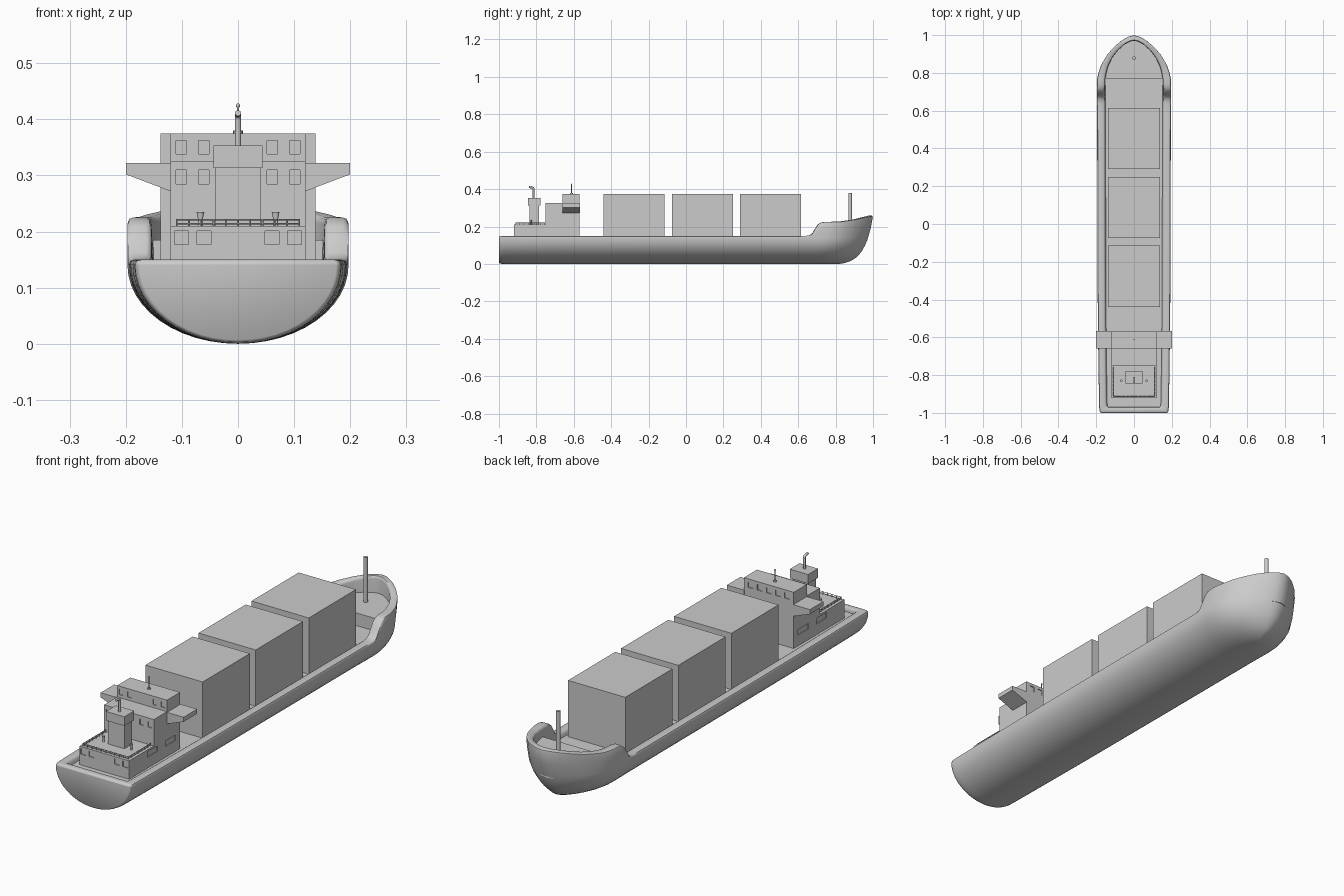
import bpy, bmesh, math
from mathutils import Vector

if "Cube" in bpy.data.objects:
    bpy.data.objects.remove(bpy.data.objects["Cube"])


def finish(name, bm, smooth=None):
    bmesh.ops.recalc_face_normals(bm, faces=bm.faces)
    me = bpy.data.meshes.new(name)
    bm.to_mesh(me)
    bm.free()
    ob = bpy.data.objects.new(name, me)
    bpy.context.collection.objects.link(ob)
    if smooth:
        bpy.ops.object.select_all(action='DESELECT')
        ob.select_set(True)
        bpy.context.view_layer.objects.active = ob
        bpy.ops.object.shade_smooth_by_angle(angle=math.radians(smooth))
    return ob


def prism(name, pts, offset):
    """Closed outline of 3D points extruded along offset."""
    bm = bmesh.new()
    f = bm.faces.new([bm.verts.new(p) for p in pts])
    ext = bmesh.ops.extrude_face_region(bm, geom=[f])
    bmesh.ops.translate(bm, vec=offset, verts=[v for v in ext['geom'] if isinstance(v, bmesh.types.BMVert)])
    return finish(name, bm)


def add_box(bm, lo, hi):
    vs = bmesh.ops.create_cube(bm, size=1)['verts']
    for v in vs:
        v.co = Vector([lo[i] + (v.co[i] + .5) * (hi[i] - lo[i]) for i in range(3)])


def box(name, lo, hi):
    bm = bmesh.new()
    add_box(bm, lo, hi)
    return finish(name, bm)


def add_lathe(bm, prof, x, y, n=12):
    """Capped revolved profile of (radius, z) pairs."""
    rings = [[bm.verts.new((x + r * math.cos(2 * math.pi * i / n), y + r * math.sin(2 * math.pi * i / n), z))
              for i in range(n)] for r, z in prof]
    for a, b in zip(rings, rings[1:]):
        for i in range(n):
            bm.faces.new((a[i], a[(i + 1) % n], b[(i + 1) % n], b[i]))
    bm.faces.new(rings[0])
    bm.faces.new(rings[-1])


def lathe(name, prof, x, y, n=12):
    bm = bmesh.new()
    add_lathe(bm, prof, x, y, n)
    return finish(name, bm, 40)


def tube(name, pts, r):
    cu = bpy.data.curves.new(name, 'CURVE')
    cu.dimensions = '3D'
    cu.bevel_depth, cu.bevel_resolution, cu.use_fill_caps = r, 2, True
    sp = cu.splines.new('POLY')
    sp.points.add(len(pts) - 1)
    for p, co in zip(sp.points, pts):
        p.co = (*co, 1)
    ob = bpy.data.objects.new(name, cu)
    bpy.context.collection.objects.link(ob)
    return ob


def interp(table, v):
    for (a, fa), (b, fb) in zip(table, table[1:]):
        if v <= b:
            return fa + (fb - fa) * max(0, v - a) / (b - a)
    return table[-1][1]


# Hull lines: half width, rim height and stem curve
DECK = .13
WIDTH = [(-1, .184), (-.6, .191), (0, .194), (.6, .195), (.72, .197), (.77, .195), (.81, .187), (.85, .172),
         (.9, .142), (.94, .106), (.97, .07), (.985, .046), (.995, .024), (1, 0)]
RIM = [(.64, .15), (.66, .153), (.675, .163), (.69, .187), (.705, .21), (.72, .22), (.74, .225), (.82, .226),
       (.9, .237), (1, .258)]
STEM = [(0, .82), (.005, .85), (.015, .88), (.03, .905), (.06, .935), (.1, .958), (.15, .977), (.2, .99), (.258, 1)]


def inner_y(y):
    return y - math.copysign(.03 * abs(y) ** 8, y)


# Hull shell lofted through stations, with rounded bulwark and deck well
stations = [-1, -.996, -.985, -.965, -.8, -.5, -.2, .1, .4, .6, .64, .66, .675, .69, .705, .72, .74, .77, .8,
            .825, .85, .875, .9, .92, .94, .955, .97, .98, .988, .995, 1]
ROUND = {-1: .95, -.996: .98, -.985: .995}
RIM_ROWS = [(1, -.008, 0), (.985, -.002, .1), (.95, 0, .25), (.83, 0, .85), (.8, -.003, .95), (.785, -.012, 1)]


def section(y, sgn):
    w, zr, k = interp(WIDTH, y), interp(RIM, y), ROUND.get(y, 1)
    rows = []
    for j in range(13):
        a = math.pi / 2 * j / 12
        rows.append((w * k * math.sin(a), .14 * (1 - k * math.cos(a)), 0))
    rows.append((w * k, (.14 + zr - .008) / 2, 0))
    rows += [(w * k * f, zr + dz, q) for f, dz, q in RIM_ROWS]
    rows.append((w * k * .77, DECK, 1))
    pts = []
    for x, z, q in rows:
        yy = y
        if y > .6:
            yy = .6 + (y - .6) / .4 * (interp(STEM, z) - .6) if q == 0 else y
        yy = yy + q * (inner_y(y) - y)
        pts.append((sgn * x, yy, z))
    return pts


bm = bmesh.new()
sides = [[[bm.verts.new(p) for p in section(y, s)] for y in stations] for s in (-1, 1)]
for grid in sides:
    for a, b in zip(grid, grid[1:]):
        for j in range(len(a) - 1):
            bm.faces.new((a[j], a[j + 1], b[j + 1], b[j]))
L, R = sides
for j in range(len(L[0]) - 1):
    bm.faces.new((L[0][j], L[0][j + 1], R[0][j + 1], R[0][j]))
for i in range(len(stations) - 1):
    bm.faces.new((L[i][-1], L[i + 1][-1], R[i + 1][-1], R[i][-1]))
bmesh.ops.remove_doubles(bm, verts=bm.verts, dist=1e-5)
bmesh.ops.dissolve_degenerate(bm, edges=bm.edges, dist=1e-6)
finish('hull', bm, 45)

# Raised forecastle deck
half = [(interp(WIDTH, y) * .79, inner_y(y)) for y in stations if y > .78]
half = [(.153, .77)] + half
outline = half + [(-x, y) for x, y in reversed(half[:-1])]
prism('forecastle_deck', [(x, y, DECK - .005) for x, y in outline], (0, 0, .06))

# Cargo blocks
for i, y in enumerate((-.44, -.075, .29)):
    box(f'cargo_block_{i + 1}', (-.138, y, DECK - .005), (.138, y + .325, .375))

# Stepped deckhouse
house = prism('deckhouse', [(-.12, y, z) for y, z in (
    (-.92, .125), (-.57, .125), (-.57, .375), (-.66, .375), (-.66, .325), (-.75, .325), (-.75, .21), (-.92, .21))],
    (.24, 0, 0))

# Window recesses
bm = bmesh.new()
D = .004
for s in (-1, 1):
    for y, z0, z1, xs, w in ((-.92, .177, .201, (.061, .101), .0125), (-.75, .285, .31, (.061, .101), .0095),
                             (-.66, .338, .362, (.061, .101), .0095)):
        for x in xs:
            add_box(bm, (s * x - w, y - D, z0), (s * x + w, y + D, z1))
    for y in (-.76, -.635):
        add_box(bm, (s * .12 - D, y - .035, .177), (s * .12 + D, y + .035, .201))
for i in range(5):
    x = (i - 2) * .044
    add_box(bm, (x - .012, -.57 - D, .338), (x + .012, -.57 + D, .362))
cutter = finish('window_cutter', bm)
cutter.hide_render = True
cutter.hide_viewport = True
mod = house.modifiers.new('windows', 'BOOLEAN')
mod.object, mod.operation, mod.solver = cutter, 'DIFFERENCE', 'EXACT'

# Bridge wings
for s, side in ((-1, 'left'), (1, 'right')):
    prism(f'bridge_wing_{side}', [(s * x, -.66, z) for x, z in (
        (.118, .322), (.2, .322), (.2, .302), (.118, .271))], (0, .093, 0))

# Funnel, cap and bent exhaust pipe
box('funnel', (-.04, -.838, .205), (.04, -.785, .32))
box('funnel_cap', (-.044, -.845, .313), (.044, -.777, .353))
bend = [(0, -.828 + .013 * math.cos(a), .4 + .01 * math.sin(a)) for a in [math.pi * .6 * i / 6 for i in range(7)]]
tube('exhaust_pipe', [(0, -.815, .35)] + bend + [(0, -.839, .411)], .0055)

# Deck vents
for s, side in ((-1, 'left'), (1, 'right')):
    lathe(f'vent_{side}', [(.006, .208), (.004, .212), (.004, .221), (.007, .235)], s * .067, -.83)

# Railing around the aft house deck
X, Y0, Y1 = .109, -.911, -.755
for z, nm in ((.214, 'lower'), (.221, 'upper')):
    tube(f'rail_{nm}', [(-X, Y1, z), (-X, Y0, z), (X, Y0, z), (X, Y1, z)], .0013)
bm = bmesh.new()
posts = [(-X + 2 * X * i / 10, Y0) for i in range(11)]
posts += [(s * X, Y0 + (Y1 - Y0) * i / 7) for i in range(1, 8) for s in (-1, 1)]
for x, y in posts:
    add_lathe(bm, [(.0015, .208), (.0015, .222)], x, y, 6)
finish('rail_posts', bm)

# Antenna and bow mast
lathe('antenna', [(.008, .373), (.008, .378), (.0018, .378), (.0018, .42), (.0035, .423), (.0035, .426),
                  (.001, .429)], 0, -.612)
lathe('bow_mast', [(.009, .18), (.009, .38)], 0, .878, 16)
